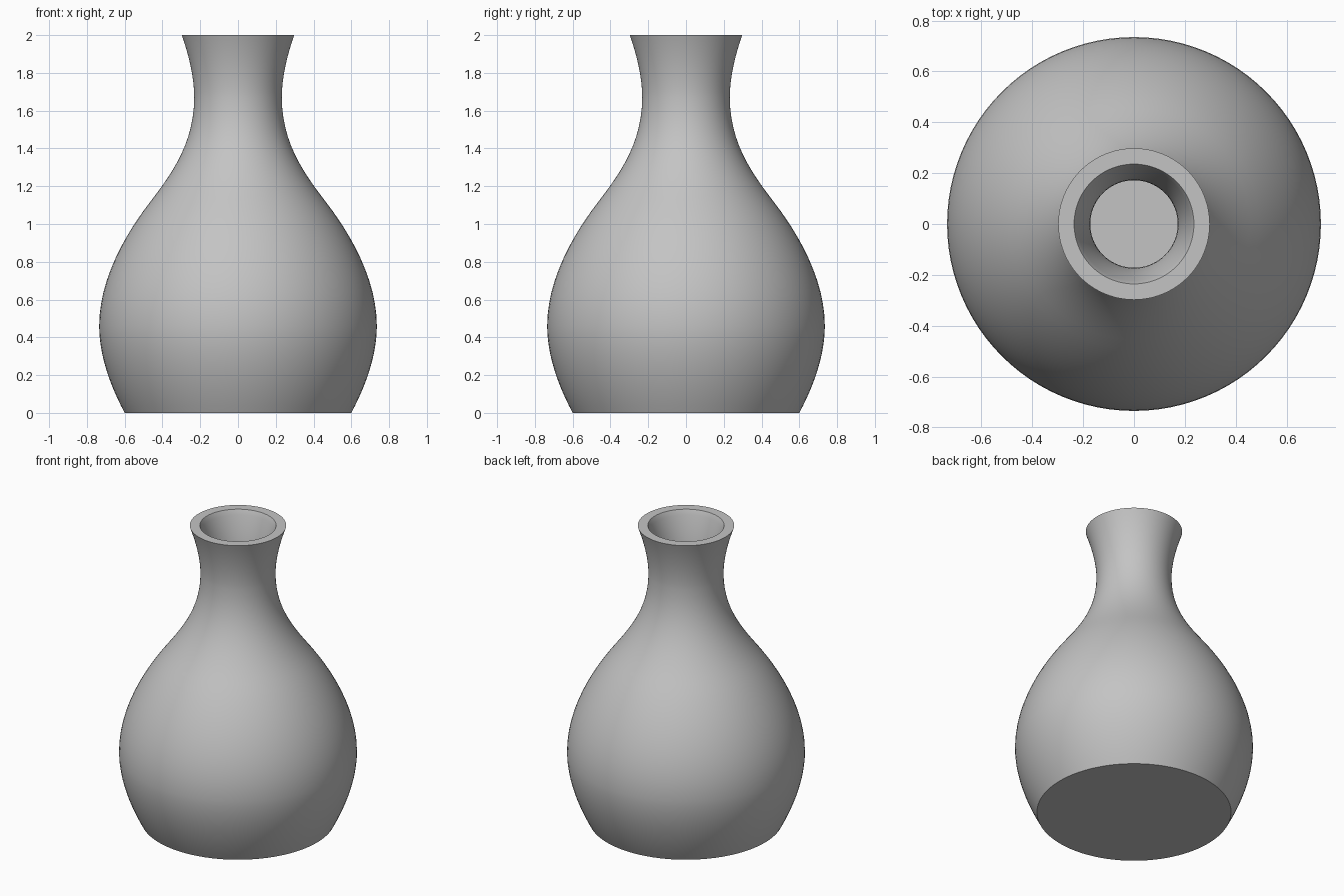
import bpy
import bmesh
import math
from mathutils import Vector
from mathutils.geometry import interpolate_bezier

WALL = 0.06
SIDES = 96

cube = bpy.data.objects.get("Cube")
if cube:
    bpy.data.objects.remove(cube, do_unlink=True)

# Grey clay material
clay = bpy.data.materials.new("grey clay")
clay.use_nodes = True
grey = (0.55, 0.55, 0.55, 1)
clay.diffuse_color = grey
clay.node_tree.nodes["Principled BSDF"].inputs["Base Color"].default_value = grey

# Outer silhouette as (radius, height): knot, handle, handle, knot, ...
control = [Vector(p) for p in (
    (0.60, 0), (0.68, 0.15), (0.735, 0.31),
    (0.735, 0.46), (0.735, 0.70), (0.604, 0.94),
    (0.455, 1.13), (0.34, 1.28), (0.232, 1.44),
    (0.232, 1.67), (0.232, 1.78), (0.262, 1.90),
    (0.298, 2.0))]
outer = [control[0]]
for i in range(0, len(control) - 1, 3):
    outer += interpolate_bezier(*control[i:i + 4], 13)[1:]


def offset_profile(points, distance):
    """Move each profile point inward along its normal."""
    result = []
    for i, p in enumerate(points):
        tangent = points[min(i + 1, len(points) - 1)] - points[max(i - 1, 0)]
        tangent.normalize()
        result.append(p + distance * Vector((-tangent.y, tangent.x)))
    return result


def clip_start(points, height):
    """Begin the profile exactly at the given height."""
    kept = [p for p in points if p.y > height]
    below = points[len(points) - len(kept) - 1]
    t = (height - below.y) / (kept[0].y - below.y)
    return [below.lerp(kept[0], t)] + kept


# Inner wall runs from the flat floor up to the flat rim
inner = clip_start(offset_profile(outer, WALL), WALL)
inner[-1] = Vector((outer[-1].x - WALL * 1.04, outer[-1].y))
profile = outer + inner[::-1]

# Revolve the closed section, with a flat base and inside floor
bm = bmesh.new()
rings = []
for p in profile:
    rings.append([bm.verts.new((p.x * math.cos(a), p.x * math.sin(a), p.y))
                  for a in (math.tau * k / SIDES for k in range(SIDES))])
for low, high in zip(rings, rings[1:]):
    for k in range(SIDES):
        n = (k + 1) % SIDES
        bm.faces.new((low[k], low[n], high[n], high[k]))
bm.faces.new(rings[0][::-1])
bm.faces.new(rings[-1])
bmesh.ops.recalc_face_normals(bm, faces=bm.faces)

mesh = bpy.data.meshes.new("vase")
bm.to_mesh(mesh)
bm.free()
mesh.materials.append(clay)
vase = bpy.data.objects.new("vase", mesh)
bpy.context.collection.objects.link(vase)

# Smooth walls, crisp rim and base edges
bpy.context.view_layer.objects.active = vase
vase.select_set(True)
bpy.ops.object.shade_smooth_by_angle(angle=math.radians(30))
